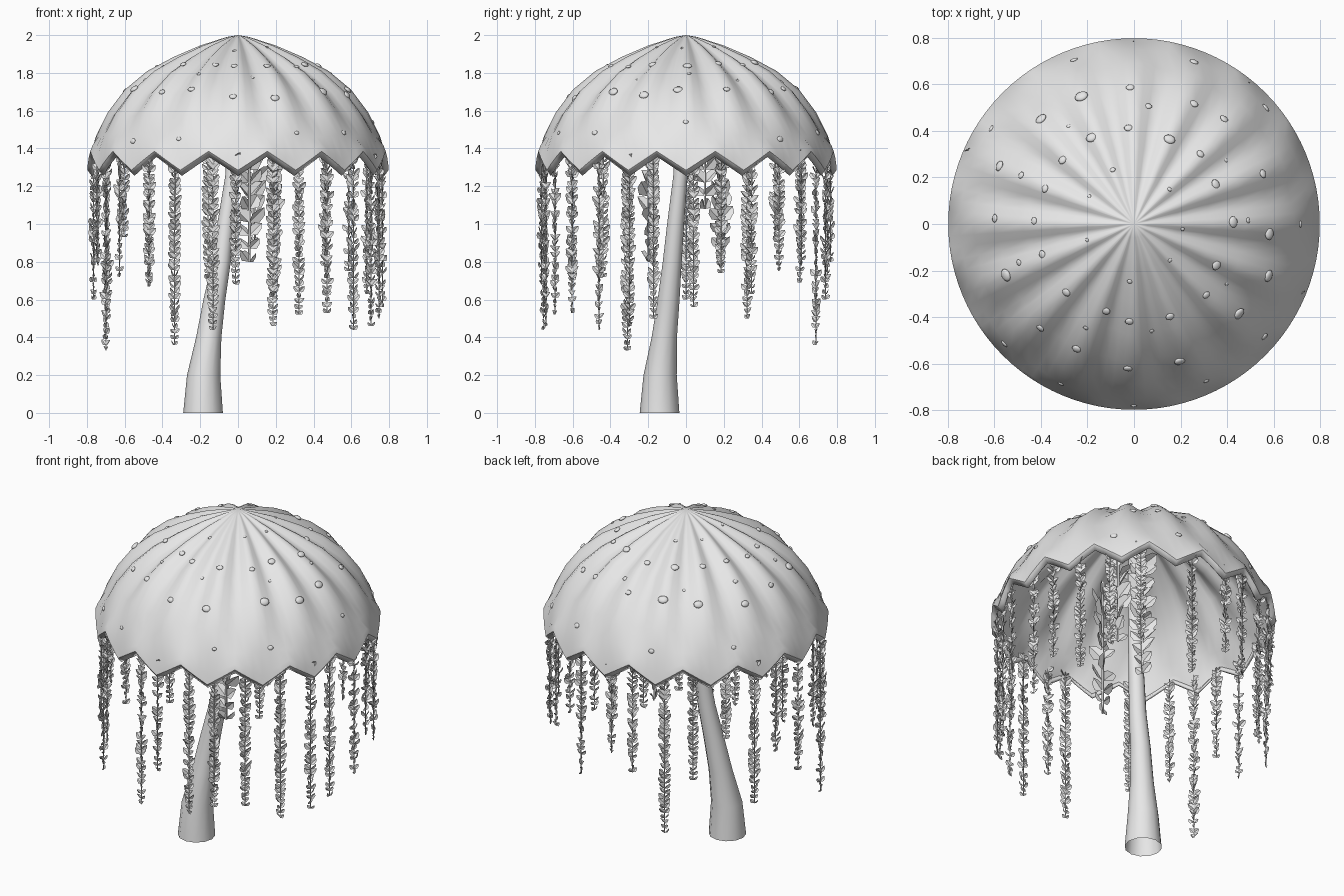
import bpy, bmesh, math, random
from mathutils import Matrix, Vector

random.seed(4)
if "Cube" in bpy.data.objects:
    bpy.data.objects.remove(bpy.data.objects["Cube"])

grey = bpy.data.materials.new("pale_grey")
grey.use_nodes = True
grey.diffuse_color = (0.8, 0.8, 0.8, 1)
grey.node_tree.nodes["Principled BSDF"].inputs["Base Color"].default_value = (0.8, 0.8, 0.8, 1)


def finish(name, bm, smooth=None):
    mesh = bpy.data.meshes.new(name)
    bm.to_mesh(mesh)
    bm.free()
    mesh.materials.append(grey)
    obj = bpy.data.objects.new(name, mesh)
    bpy.context.collection.objects.link(obj)
    if smooth:
        bpy.ops.object.select_all(action='DESELECT')
        obj.select_set(True)
        bpy.context.view_layer.objects.active = obj
        bpy.ops.object.shade_smooth_by_angle(angle=math.radians(smooth))
    return obj


def loft(bm, rings):
    for a, b in zip(rings, rings[1:]):
        n = len(a)
        for i in range(n):
            j = (i + 1) % n
            bm.faces.new((a[i], a[j], b[j], b[i]))


# Pleated cap: radius, height, pleat depth, tooth height
PLEATS = 16
SEGS = PLEATS * 6
PROFILE = [(0.06, 1.99, 0.004, 0), (0.2, 1.945, 0.018, 0), (0.34, 1.885, 0.032, 0),
           (0.48, 1.81, 0.04, 0), (0.6, 1.71, 0.036, 0), (0.69, 1.59, 0.024, 0),
           (0.75, 1.47, 0.01, 0), (0.786, 1.335, 0, 0.08), (0.797, 1.285, 0, 0.1),
           (0.775, 1.255, 0, 0.1)]


def groove(a):
    return (1 - math.cos(PLEATS * a)) / 2


def cap_ring(bm, r, z, depth, tooth):
    ring = []
    for i in range(SEGS):
        a = math.tau * i / SEGS
        notch = 1 - abs(1 - i % 6 / 3)
        d = depth * groove(a)
        ring.append(bm.verts.new(((r - d * 0.6) * math.cos(a), (r - d * 0.6) * math.sin(a),
                                  z + notch * tooth - d * 0.8)))
    return ring


bm = bmesh.new()
rings = [cap_ring(bm, *p) for p in PROFILE]
loft(bm, rings)
apex = bm.verts.new((0, 0, 2))
for i in range(SEGS):
    bm.faces.new((apex, rings[0][(i + 1) % SEGS], rings[0][i]))
bmesh.ops.recalc_face_normals(bm, faces=bm.faces)
if apex.link_faces[0].normal.z < 0:
    bmesh.ops.reverse_faces(bm, faces=bm.faces)
cap = finish("cap", bm, 45)
shell = cap.modifiers.new("shell", 'SOLIDIFY')
shell.thickness = 0.015
shell.offset = -1

# Curved stalk, open at the foot: centre and radius
bm = bmesh.new()
STALK = [(-0.185, -0.14, 0, 0.105), (-0.182, -0.137, 0.2, 0.088), (-0.155, -0.115, 0.4, 0.067),
         (-0.125, -0.092, 0.6, 0.058), (-0.088, -0.073, 0.8, 0.05), (-0.065, -0.055, 1.0, 0.045),
         (-0.03, -0.03, 1.25, 0.038), (-0.01, -0.01, 1.6, 0.034), (0, 0, 1.96, 0.03)]
rings = [[bm.verts.new((x + r * math.cos(math.tau * i / 12), y + r * math.sin(math.tau * i / 12), z))
          for i in range(12)] for x, y, z, r in STALK]
loft(bm, rings)
finish("stalk", bm, 50)


# Flat pebbles scattered in rings over the cap
def cap_point(r, a):
    for (r0, z0, d0, _), (r1, z1, d1, _) in zip(PROFILE, PROFILE[1:]):
        if r <= r1:
            t = (r - r0) / (r1 - r0)
            d = (d0 + (d1 - d0) * t) * groove(a)
            normal = Vector(((z0 - z1) * math.cos(a), (z0 - z1) * math.sin(a), r1 - r0)).normalized()
            p = Vector(((r - d * 0.6) * math.cos(a), (r - d * 0.6) * math.sin(a),
                        z0 + (z1 - z0) * t - d * 0.8))
            return p, normal


bm = bmesh.new()
for radius, count, size in ((0.24, 7, 0.012), (0.42, 16, 0.023), (0.51, 9, 0.015),
                            (0.61, 16, 0.026), (0.74, 10, 0.018)):
    for k in range(count):
        a = math.tau * (k + random.uniform(-0.2, 0.2)) / count
        p, n = cap_point(radius + random.uniform(-0.03, 0.02), a % math.tau)
        s = size * random.uniform(0.7, 1.15)
        m = Matrix.Translation(p) @ n.to_track_quat('Z', 'Y').to_matrix().to_4x4()
        m = m @ Matrix.Diagonal((s, s * 0.8, s * 0.4, 1))
        bmesh.ops.create_icosphere(bm, subdivisions=2, radius=1, matrix=m)
finish("cap_pebbles", bm, 60)


# Hanging vines: a thin stem with pairs of folded leaves
def leaf(bm, base, out, size):
    up = Vector((0, 0, 1))
    along = (out * 0.7 + up * 0.7).normalized()
    across = (up - along * up.dot(along)).normalized()
    face = along.cross(across)
    across = (across + face * random.uniform(-0.9, 0.9)).normalized()
    fold = along.cross(across) * size * 0.12
    spine = [bm.verts.new(base), bm.verts.new(base + along * size)]
    for side in (-1, 1):
        a = bm.verts.new(base + along * size * 0.35 + across * size * 0.34 * side + fold)
        b = bm.verts.new(base + along * size * 0.75 + across * size * 0.25 * side + fold)
        bm.faces.new((spine[0], a, b, spine[1]))


def vine(name, x, y, top, bottom, size):
    bm = bmesh.new()
    stem = Matrix.Translation((x, y, (top + bottom) / 2))
    bmesh.ops.create_cone(bm, cap_ends=True, segments=5, radius1=size * 0.06, radius2=size * 0.08,
                          depth=top - bottom, matrix=stem)
    heading = math.atan2(y, x) + math.pi / 2
    z = bottom
    while z < top - size * 0.5:
        yaw = heading + random.uniform(-0.8, 0.8)
        grow = min(1, 0.7 + (z - bottom) * 1.5)
        for side in (0, math.pi):
            out = Vector((math.cos(yaw + side), math.sin(yaw + side), 0))
            leaf(bm, Vector((x, y, z)), out, size * grow * random.uniform(0.85, 1.15))
        z += size * 0.66
    finish(name, bm)


RIM_VINES = [(3, 0.56), (14, 0.74), (27, 0.63), (40, 0.75), (53, 0.78), (75, 0.6), (92, 0.8),
             (102, 0.71), (116, 0.36), (128, 0.69), (142, 0.93), (155, 0.5), (166, 0.78),
             (180, 0.6), (193, 0.8), (204, 0.33), (215, 0.72), (232, 0.67), (260, 0.44),
             (269, 0.68), (284, 0.46), (295, 0.52), (308, 0.53), (323, 0.44), (337, 0.46),
             (347, 0.5)]
for angle, bottom in RIM_VINES:
    a = math.radians(angle)
    vine("rim_vine", 0.765 * math.cos(a), 0.765 * math.sin(a), 1.38, bottom, 0.046)

# Broad-leaved vines near the stalk
for x, y, bottom in ((0.06, -0.2, 0.8), (0.09, 0.18, 0.88), (0.2, 0.1, 1.08)):
    vine("inner_vine", x, y, 1.65, bottom, 0.105)
